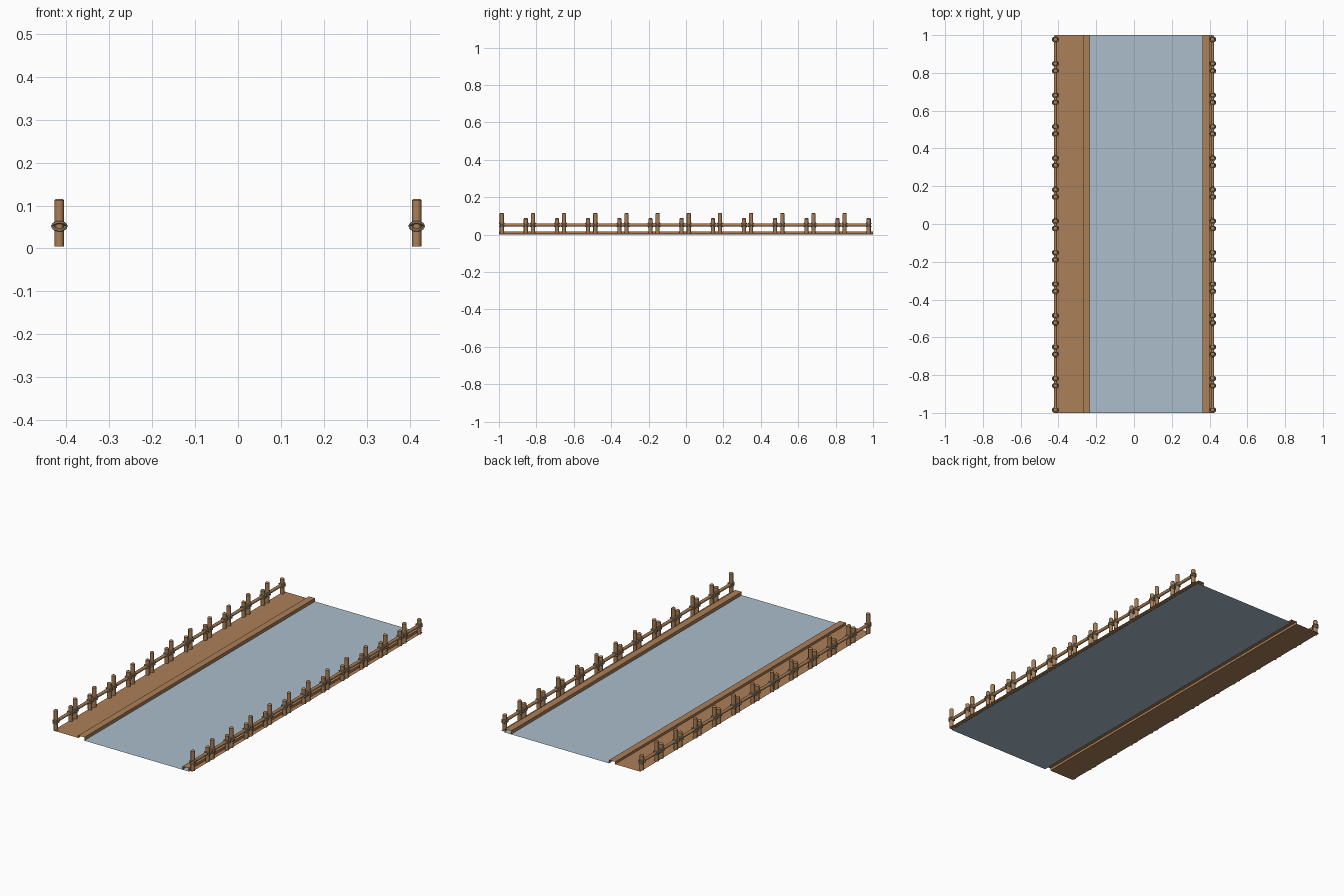
import bpy, bmesh, math
from mathutils import Matrix, Vector

if "Cube" in bpy.data.objects:
    bpy.data.objects.remove(bpy.data.objects["Cube"])


def material(name, rgb):
    m = bpy.data.materials.new(name)
    m.diffuse_color = (*rgb, 1)
    m.use_nodes = True
    m.node_tree.nodes["Principled BSDF"].inputs["Base Color"].default_value = m.diffuse_color
    return m


WOOD = material("brown wood", (0.41, 0.215, 0.095))
WATER = material("pale blue surface", (0.41, 0.51, 0.60))
ROPE = material("tan rope", (0.36, 0.27, 0.175))


def finish(bm, name, mat, smooth=False):
    me = bpy.data.meshes.new(name)
    bm.to_mesh(me)
    bm.free()
    me.materials.append(mat)
    ob = bpy.data.objects.new(name, me)
    bpy.context.collection.objects.link(ob)
    if smooth:
        bpy.ops.object.select_all(action='DESELECT')
        ob.select_set(True)
        bpy.context.view_layer.objects.active = ob
        bpy.ops.object.shade_smooth_by_angle(angle=math.radians(50))
    return ob


def strip(name, profile, mat):
    """Open sheet: an x-z profile, left to right, drawn along the full length."""
    bm = bmesh.new()
    ends = [[bm.verts.new((x, y, z)) for x, z in profile] for y in (-1, 1)]
    for i in range(len(profile) - 1):
        bm.faces.new((ends[0][i], ends[0][i + 1], ends[1][i + 1], ends[1][i]))
    finish(bm, name, mat)


def add_post(bm, x, y, z0, z1, r):
    # round post with a slightly chamfered top
    c = 0.003
    for a, b, r1, r2 in ((z0, z1 - c, r, r), (z1 - c, z1, r, r * 0.75)):
        bmesh.ops.create_cone(bm, cap_ends=True, segments=12, radius1=r1, radius2=r2, depth=b - a,
                              matrix=Matrix.Translation((x, y, (a + b) / 2)))


def add_ring(bm, centre, tilt, major=0.0155, minor=0.0038, n=14, k=6):
    rot = Matrix.Rotation(tilt, 3, 'X')
    rings = []
    for i in range(n):
        a = 2 * math.pi * i / n
        row = []
        for j in range(k):
            b = 2 * math.pi * j / k
            d = major + minor * math.cos(b)
            p = Vector((d * math.cos(a), d * math.sin(a), minor * math.sin(b)))
            row.append(bm.verts.new(rot @ p + Vector(centre)))
        rings.append(row)
    for i in range(n):
        for j in range(k):
            p, q = rings[i], rings[(i + 1) % n]
            bm.faces.new((p[j], q[j], q[(j + 1) % k], p[(j + 1) % k]))


# Deck: wide walkway with a kerb on the left, narrow kerb on the right
strip("water_surface", [(-0.233, 0.0), (0.405, 0.0)], WATER)
strip("left_walkway", [(-0.422, 0.005), (-0.27, 0.005), (-0.27, 0.018),
                       (-0.233, 0.018), (-0.233, 0.0)], WOOD)
strip("right_kerb", [(0.362, 0.0), (0.362, 0.018), (0.40, 0.018),
                     (0.40, 0.005), (0.422, 0.005)], WOOD)

# Fences: twelve bays, each with a tall and a short post lashed to the rail
BAYS, BAY, FX, RAIL_Z = 12, 2 / 12, 0.416, 0.052
for side, s in (("left", -1), ("right", 1)):
    posts, ropes, rail = bmesh.new(), bmesh.new(), bmesh.new()
    for i in range(BAYS):
        start = -1 + i * BAY
        for y, top in ((start + 0.015, 0.115), (start + 0.1435, 0.088)):
            add_post(posts, s * FX, y, 0.005, top, 0.011)
            for tilt in (35, -35):
                add_ring(ropes, (s * FX, y, RAIL_Z), math.radians(tilt))
    bmesh.ops.create_cone(rail, cap_ends=True, segments=10, radius1=0.0085, radius2=0.0085, depth=1.98,
                          matrix=Matrix.Translation((s * FX, -0.003, RAIL_Z)) @ Matrix.Rotation(math.pi / 2, 4, 'X'))
    finish(posts, side + "_fence_posts", WOOD, True)
    finish(ropes, side + "_rope_lashings", ROPE, True)
    finish(rail, side + "_fence_rail", WOOD, True)
